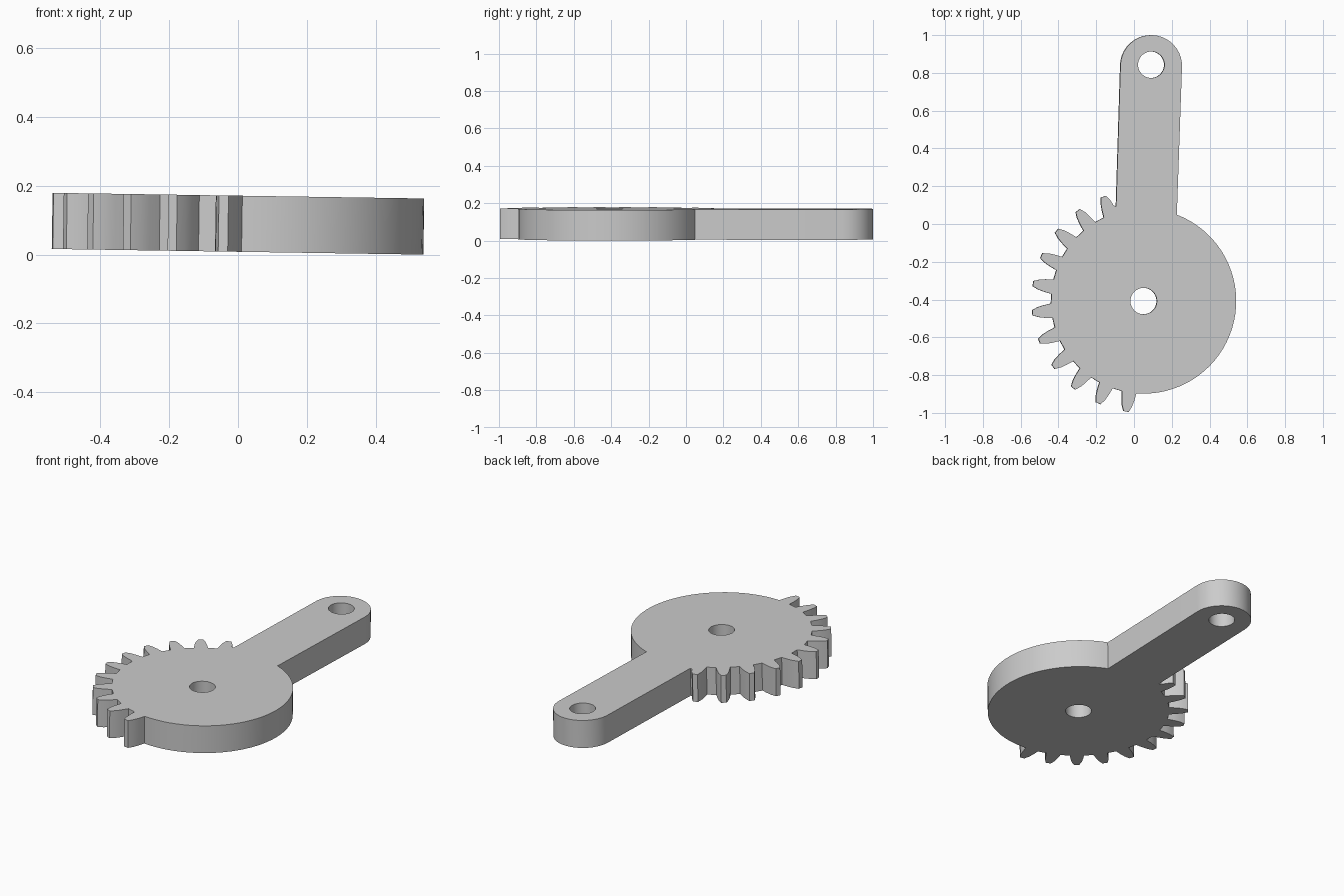
import bpy
import bmesh
from math import radians, sin, cos
from mathutils import Vector

cube = bpy.data.objects.get("Cube")
if cube:
    bpy.data.objects.remove(cube, do_unlink=True)

HUB = Vector((0.05, -0.408))
ARM_END = Vector((0.09, 0.837))
DISC_R, ARM_R, HOLE_R = 0.49, 0.163, 0.07
THICKNESS = 0.163
TEETH, PITCH, FIRST_TOOTH = 11, 15.0, 111.0
# Half of a tooth: (radius, half angle in degrees)
FLANK = [(DISC_R, 4.5), (0.53, 3.6), (0.562, 2.7), (0.592, 1.35)]


def polar(centre, radius, degrees):
    a = radians(degrees)
    return centre + Vector((cos(a), sin(a))) * radius


def arc(centre, radius, start, end, steps):
    return [polar(centre, radius, start + (end - start) * i / steps)
            for i in range(steps + 1)]


def tooth(angle):
    rising = [polar(HUB, r, angle - h) for r, h in FLANK]
    falling = [polar(HUB, r, angle + h) for r, h in reversed(FLANK)]
    return rising + falling


# Outline: rounded arm, toothed sector, then the plain side of the disc
outline = arc(ARM_END, ARM_R, -2, 178, 20)
outline.append(Vector((-0.096, 0.093)))
for i in range(TEETH):
    points = tooth(FIRST_TOOTH + i * PITCH)
    outline += points[1:] if i == 0 else points
last_root = FIRST_TOOTH + (TEETH - 1) * PITCH + FLANK[0][1]
outline += arc(HUB, DISC_R, last_root, 360 + 69, 36)[1:]

# Fill the outline around both round holes, then extrude
bm = bmesh.new()
loops = [outline,
         arc(HUB, HOLE_R, 0, 360, 32)[:-1],
         arc(ARM_END + Vector((0, 0.006)), HOLE_R, 0, 360, 32)[:-1]]
for loop in loops:
    verts = [bm.verts.new((p.x, p.y, -THICKNESS / 2)) for p in loop]
    for a, b in zip(verts, verts[1:] + verts[:1]):
        bm.edges.new((a, b))
bmesh.ops.triangle_fill(bm, use_beauty=True, edges=bm.edges[:])
result = bmesh.ops.extrude_face_region(bm, geom=bm.faces[:], use_keep_orig=True)
top = [v for v in result["geom"] if isinstance(v, bmesh.types.BMVert)]
bmesh.ops.translate(bm, verts=top, vec=(0, 0, THICKNESS))
bmesh.ops.recalc_face_normals(bm, faces=bm.faces[:])
mesh = bpy.data.meshes.new("gear_lever")
bm.to_mesh(mesh)
bm.free()

# Plain grey metal
grey = bpy.data.materials.new("light_grey")
grey.use_nodes = True
colour = (0.6, 0.6, 0.6, 1)
grey.diffuse_color = colour
grey.node_tree.nodes["Principled BSDF"].inputs["Base Color"].default_value = colour
mesh.materials.append(grey)

# The plate lies with a slight sideways tilt
lever = bpy.data.objects.new("gear_lever", mesh)
bpy.context.collection.objects.link(lever)
lever.rotation_euler.y = 0.0152
lever.location.z = 0.0898

bpy.ops.object.select_all(action='DESELECT')
lever.select_set(True)
bpy.context.view_layer.objects.active = lever
bpy.ops.object.shade_smooth_by_angle(angle=radians(30))
